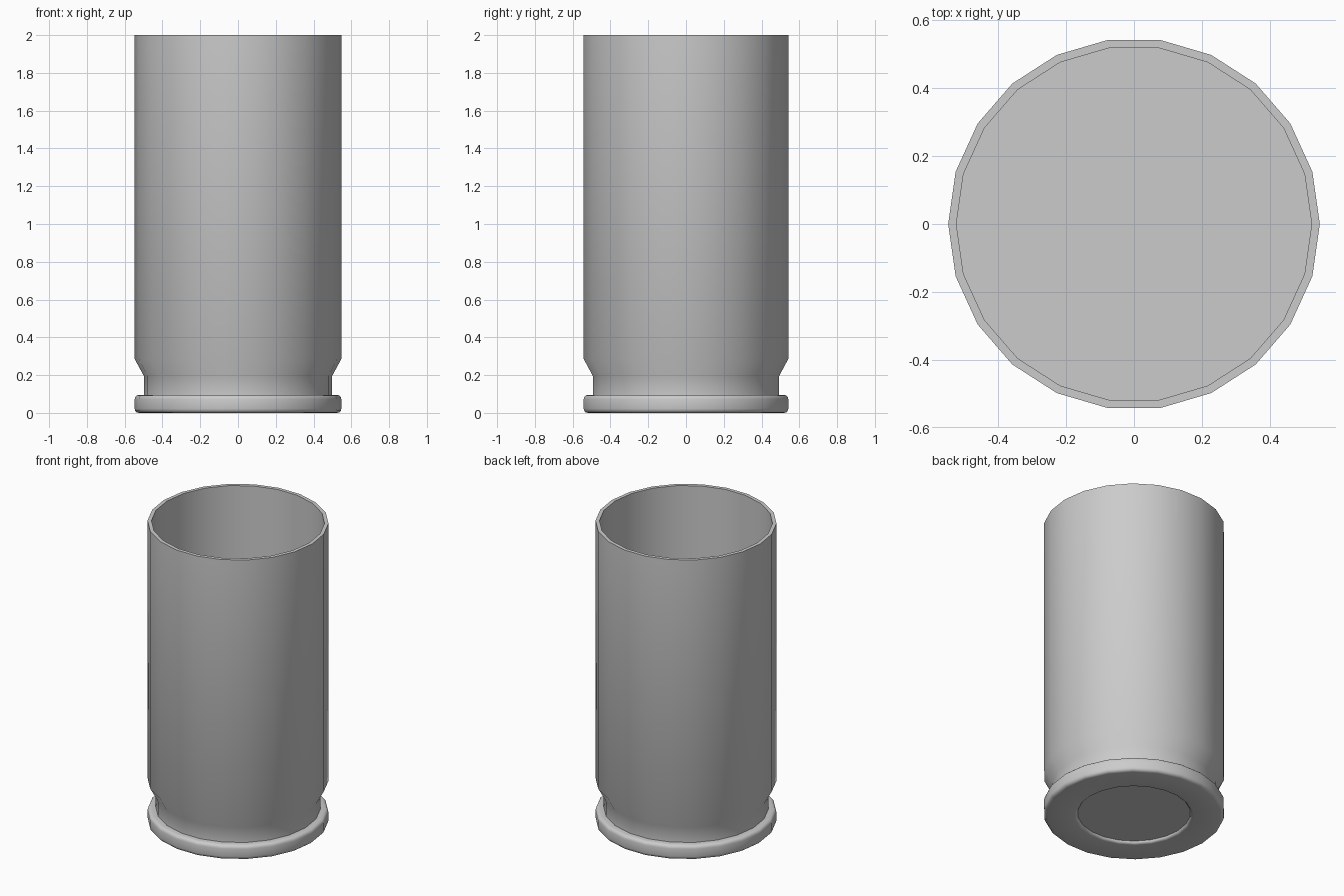
import bpy, bmesh, math

if "Cube" in bpy.data.objects:
    bpy.data.objects.remove(bpy.data.objects["Cube"])

SIDES = 22

def arc(cr, cz, rad, a0, a1, steps=3):
    """Rounded corner points in the (radius, height) plane."""
    return [(cr + rad * math.cos(math.radians(a0 + (a1 - a0) * i / steps)),
             cz + rad * math.sin(math.radians(a0 + (a1 - a0) * i / steps)))
            for i in range(steps + 1)]

def lathe(name, profile):
    """Revolve a profile around z and cap both ends."""
    bm = bmesh.new()
    rings = []
    for r, z in profile:
        rings.append([bm.verts.new((r * math.cos(2 * math.pi * i / SIDES),
                                    r * math.sin(2 * math.pi * i / SIDES), z))
                      for i in range(SIDES)])
    for a, b in zip(rings, rings[1:]):
        for i in range(SIDES):
            j = (i + 1) % SIDES
            bm.faces.new((a[i], a[j], b[j], b[i]))
    bm.faces.new(rings[0][::-1])
    bm.faces.new(rings[-1])
    bmesh.ops.recalc_face_normals(bm, faces=bm.faces)
    mesh = bpy.data.meshes.new(name)
    bm.to_mesh(mesh)
    bm.free()
    obj = bpy.data.objects.new(name, mesh)
    bpy.context.collection.objects.link(obj)
    bpy.context.view_layer.objects.active = obj
    obj.select_set(True)
    bpy.ops.object.shade_smooth_by_angle(angle=math.radians(35))
    obj.select_set(False)
    return obj

# base recess, rounded rim, groove, taper, wall, lip, hollow interior
profile = [(0.10, 0.018), (0.335, 0.018)]
profile += arc(0.36, 0.018, 0.018, 180, 270)
profile += arc(0.525, 0.022, 0.022, -90, 0)
profile += arc(0.525, 0.073, 0.022, 0, 90)
profile += [(0.498, 0.095), (0.498, 0.195), (0.547, 0.285),
            (0.547, 2.0), (0.523, 2.0), (0.523, 0.285)]
lathe("casing", profile)
